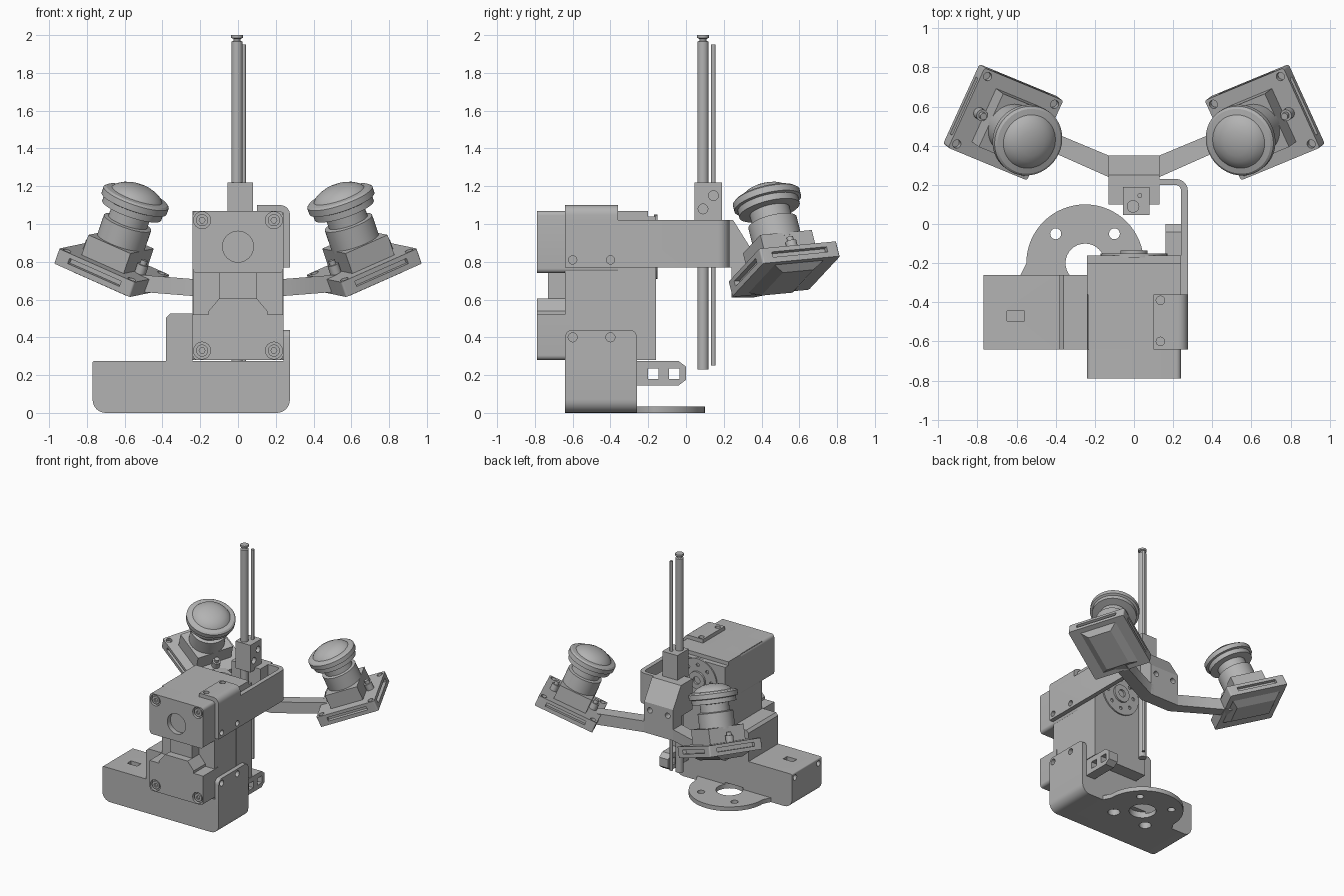
import bpy, bmesh, math
from mathutils import Matrix, Vector

if "Cube" in bpy.data.objects:
    bpy.data.objects.remove(bpy.data.objects["Cube"])

grey = bpy.data.materials.new("machined grey")
grey.use_nodes = True
grey.diffuse_color = (0.45, 0.45, 0.45, 1)
grey.node_tree.nodes["Principled BSDF"].inputs["Base Color"].default_value = grey.diffuse_color

AXES = {  # local x, y, z columns for profiles extruded along each axis
    "z": Matrix.Identity(4),
    "y": Matrix(((1, 0, 0, 0), (0, 0, 1, 0), (0, 1, 0, 0), (0, 0, 0, 1))),
    "x": Matrix(((0, 0, 1, 0), (1, 0, 0, 0), (0, 1, 0, 0), (0, 0, 0, 1))),
}


def finish(name, bm, matrix=None):
    if matrix:
        bm.transform(matrix)
    bmesh.ops.recalc_face_normals(bm, faces=bm.faces)
    mesh = bpy.data.meshes.new(name)
    bm.to_mesh(mesh)
    bm.free()
    mesh.materials.append(grey)
    obj = bpy.data.objects.new(name, mesh)
    bpy.context.collection.objects.link(obj)
    smooth(mesh)
    return obj


def smooth(mesh):
    mesh.shade_smooth()
    mesh.set_sharp_from_angle(angle=math.radians(30))


def fillet(points, steps=6):
    """Round every corner that carries a third number, its radius."""
    out = []
    for i, p in enumerate(points):
        c = Vector(p[:2])
        if len(p) < 3:
            out.append(c)
            continue
        a = (Vector(points[i - 1][:2]) - c).normalized() * p[2]
        b = (Vector(points[(i + 1) % len(points)][:2]) - c).normalized() * p[2]
        for k in range(steps + 1):
            t = math.pi / 2 * k / steps
            out.append(c + a * (1 - math.sin(t)) + b * (1 - math.cos(t)))
    return out


def prism(name, points, axis, lo, hi, matrix=None):
    bm = bmesh.new()
    low = [bm.verts.new((p[0], p[1], lo)) for p in fillet(points)]
    face = bm.faces.new(low)
    ext = bmesh.ops.extrude_face_region(bm, geom=[face])["geom"]
    bmesh.ops.translate(bm, vec=(0, 0, hi - lo), verts=[v for v in ext if isinstance(v, bmesh.types.BMVert)])
    return finish(name, bm, (matrix or Matrix()) @ AXES[axis])


def rect(a0, a1, b0, b1, r=None):
    pts = [(a0, b0), (a1, b0), (a1, b1), (a0, b1)]
    return [(*p, r) for p in pts] if r else pts


def box(name, x, y, z, matrix=None, r=None):
    return prism(name, rect(*x, *y, r), "z", *z, matrix)


def lathe(name, profile, axis="z", at=(0, 0), matrix=None, n=40):
    """Stack rings given as (radius, height) pairs and cap both ends."""
    bm = bmesh.new()
    rings = []
    for r, h in profile:
        rings.append([bm.verts.new((at[0] + r * math.cos(math.tau * k / n),
                                    at[1] + r * math.sin(math.tau * k / n), h)) for k in range(n)])
    for a, b in zip(rings, rings[1:]):
        for k in range(n):
            bm.faces.new((a[k], a[(k + 1) % n], b[(k + 1) % n], b[k]))
    bm.faces.new(rings[0])
    bm.faces.new(rings[-1])
    return finish(name, bm, (matrix or Matrix()) @ AXES[axis])


def rod(name, r, axis, at, lo, hi, matrix=None, n=20):
    return lathe(name, [(r, lo), (r, hi)], axis, at, matrix, n)


def cut(obj, cutters):
    for c in cutters:
        m = obj.modifiers.new("cut", "BOOLEAN")
        m.object, m.operation, m.solver = c, "DIFFERENCE", "EXACT"
    dg = bpy.context.evaluated_depsgraph_get()
    mesh = bpy.data.meshes.new_from_object(obj.evaluated_get(dg))
    obj.modifiers.clear()
    obj.data = mesh
    smooth(mesh)
    for c in cutters:
        bpy.data.objects.remove(c)
    return obj


def holes(r, axis, spots, lo, hi, n=16):
    return [rod("cutter", r, axis, s, lo, hi, None, n) for s in spots]


# Base bracket: looped foot, upright wall, round mounting flange
foot = prism("base_bracket", [(-.77, 0, .07), (.275, 0, .07), (.275, .275), (-.24, .275), (-.24, .525),
                              (-.36, .525), (-.38, .505), (-.38, .275), (-.77, .275, .01)], "y", -.64, -.26)
cut(foot, [prism("cutter", rect(-.735, .24, .035, .145, .03), "y", -.7, -.2),
           box("cutter", (-.65, -.56), (-.495, -.445), (.2, .3))]
    + holes(.022, "x", [(-.6, .235), (-.3, .235)], -.8, -.72)
    + holes(.045, "z", [(-.4, -.35), (-.1, -.35)], -.01, .05)
    + [rod("cutter", .1, "z", (-.25, -.2), -.01, .05, None, 32)])
wall = prism("base_side_wall", [(-.64, .2), (-.26, .2), (-.26, .44, .04), (-.64, .44, .04)], "x", .24, .275)
cut(wall, holes(.024, "x", [(-.6, .4), (-.4, .4)], .2, .3))

arc = [(-.25 + .3 * math.cos(math.pi * k / 32), -.2 + .3 * math.sin(math.pi * k / 32)) for k in range(33)]
flange = prism("base_flange", [(.08, -.26)] + arc + [(-.58, -.26)], "z", 0, .035)
cut(flange, holes(.1, "z", [(-.25, -.2)], -.01, .05, 32)
    + holes(.028, "z", [(-.4, -.05), (-.1, -.05)], -.01, .05))
tab = prism("cable_tab", [(-.3, .145), (-.04, .145), (0, .175), (0, .245), (-.04, .275), (-.3, .275)], "x", .16, .24)
cut(tab, [prism("cutter", rect(y, y + .055, .18, .235), "x", .1, .3) for y in (-.2, -.09)])

# Servo motor
W = (-.24, .24)
box("servo_core", (-.235, .235), (-.64, -.36), (.28, 1.07))
box("servo_rear_case", W, (-.36, -.2), (.28, 1.07))
box("servo_rear_cover", W, (-.2, -.16), (.28, 1.04))
head = prism("servo_head", rect(*W, .74, 1.07, .025), "y", -.79, -.36)
lower = prism("servo_lower_case", [(-.24, .28, .025), (.24, .28, .025), (.24, .52), (.155, .52), (.155, .54),
                                   (.1, .605), (-.1, .605), (-.155, .54), (-.155, .52), (-.24, .52)],
              "y", -.79, -.6)
box("servo_spine", (-.1, .1), (-.73, -.6), (.58, .76))
cut(head, holes(.045, "y", [(-.19, 1.02), (.19, 1.02)], -.8, -.765)
    + holes(.082, "y", [(0, .88)], -.8, -.75, 32))
cut(lower, holes(.045, "y", [(-.19, .33), (.19, .33)], -.8, -.765))
for x in (-.19, .19):
    for z in (.33, 1.02):
        cut(rod("servo_screw", .032, "y", (x, z), -.785, -.75), holes(.016, "y", [(x, z)], -.8, -.77, 6))
horn = lathe("servo_horn", [(.17, -.17), (.17, -.15), (.07, -.15), (.07, -.135), (.03, -.135), (.03, -.15)],
             "y", (0, .88))
cut(horn, holes(.014, "y", [(.12 * math.cos(k * math.pi / 4), .88 + .12 * math.sin(k * math.pi / 4))
                            for k in range(8)], -.18, -.1, 12))

# Upper bracket: side arm wrapping behind, with a lip over the servo
arm = prism("side_arm", [(.275, -.64), (.275, .23, .06), (-.13, .23), (-.13, .2), (.24, .2, .03), (.24, -.64)],
            "z", .77, 1.02)
cut(arm, holes(.022, "x", [(-.6, .81), (-.4, .81)], .2, .3))
lip = prism("top_lip", [(.275, 1.02), (.275, 1.1, .05), (.1, 1.1), (.1, 1.07), (.24, 1.07, .02), (.24, 1.02)],
            "y", -.64, -.36)
cut(lip, holes(.022, "z", [(.135, -.39), (.135, -.6)], 1.0, 1.2))

# Rod clamp and sliding rods
box("clamp_base", (-.13, .13), (.1, .2), (.77, 1.02))
clamp = box("rod_clamp", (-.055, .08), (.045, .19), (1.0, 1.22))
cut(clamp, holes(.026, "x", [(.145, 1.15), (.09, 1.08)], .05, .2))
lathe("main_rod", [(.03, .23), (.03, 1.965), (.018, 1.97), (.018, 1.98), (.032, 1.985), (.032, 2.0)],
      "z", (-.005, .09), None, 24)
rod("thin_rod", .012, "z", (.03, .145), .25, 1.95)

# Central camera mount
mount = prism("camera_mount", [(.23, 1.02), (.25, 1.02), (.35, .86), (.35, .61), (.24, .61), (.24, .77), (.23, .77)],
              "x", -.13, .13)
cut(mount, holes(.022, "y", [(-.08, .8), (.08, .8)], .3, .4))

# One camera with its arm, in a tilted frame
n = Vector((-.34, -.25, 1)).normalized()
u = Vector((.92, .38, .41)).normalized()
v = n.cross(u).normalized()
u = v.cross(n)
F = Matrix((u, v, n)).transposed().to_4x4()
F.translation = (.655, .51, .80)

support = prism("camera_arm", [(.1, .24), (.13, .24), (.4, .36), (.58, .44), (.53, .52), (.37, .45), (.13, .35),
                               (.1, .35)], "z", .61, .7)
for vert in support.data.vertices:
    vert.co.z += .08 * max(0, vert.co.x - .13)

plate = box("camera_plate", (-.235, .235), (-.225, .225), (-.085, 0), F, .012)
corners = [(sx * .2, sy * .19) for sx in (-1, 1) for sy in (-1, 1)]
cut(plate, [rod("cutter", .022, "z", c, -.03, .02, F, 16) for c in corners]
    + [box("cutter", (.205, .3), (-.16, .16), (-.055, -.025), F),
       box("cutter", (-.16, .16), (-.3, -.195), (-.055, -.025), F),
       box("cutter", (-.16, .16), (.195, .3), (-.055, -.025), F)])
back = box("camera_back", (-.2, .2), (-.15, .15), (-.12, -.08), F)
for vert in back.data.vertices:  # taper the back cover
    p = F.inverted() @ vert.co
    if p.z < -.1:
        vert.co = F @ Vector((p.x * .8, p.y * .6, p.z))
holder = box("lens_holder", (-.13, .13), (-.15, .15), (0, .115), F)
lugs = [rod("holder_lug", .03, "z", (s * .16, 0), 0, .05, F) for s in (-1, 1)]
lugs += [rod("lug_screw", .018, "z", (s * .16, 0), .05, .075, F) for s in (-1, 1)]
lens = lathe("lens", [(.132, .1), (.132, .225), (.108, .23), (.108, .29), (.165, .295), (.165, .33), (.182, .335),
                      (.182, .37), (.17, .38), (.14, .385), (.128, .40), (.1, .418), (.065, .431), (.02, .437)],
             "z", (0, 0), F, 48)

# Mirrored camera on the other side
for part in [support, plate, back, holder, lens] + lugs:
    mesh = part.data.copy()
    mesh.transform(Matrix.Scale(-1, 4, (1, 0, 0)))
    mesh.flip_normals()
    twin = bpy.data.objects.new("right_" + part.name, mesh)
    bpy.context.collection.objects.link(twin)
    part.name = "left_" + part.name
